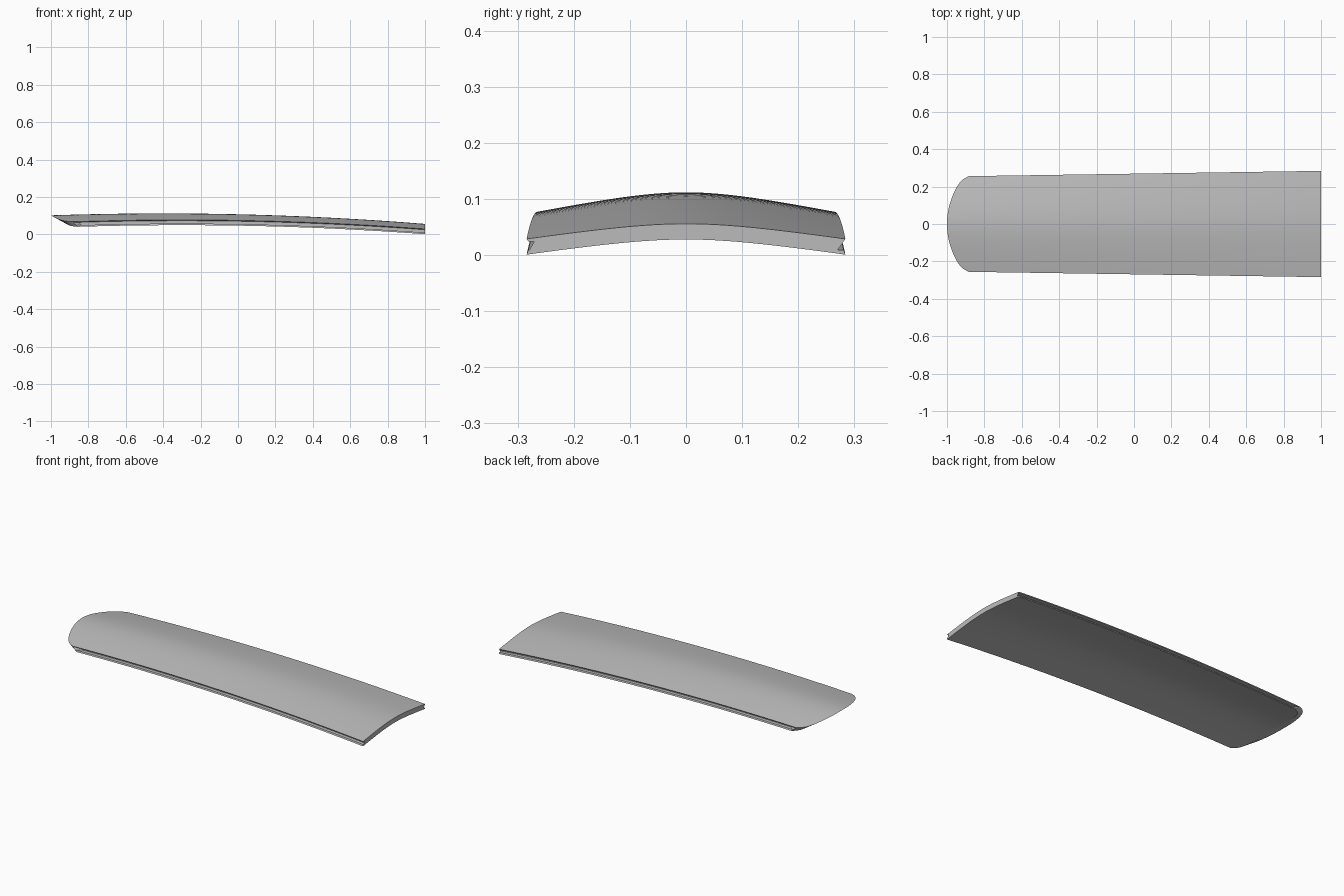
import bpy, bmesh, math

cube = bpy.data.objects.get("Cube")
if cube:
    bpy.data.objects.remove(cube)

SPAN = 32          # columns across the panel
LENGTH = 32        # stations along the panel
THICK = 0.028
GROOVE = 0.023     # depth of the side slots


def half_width(x):
    return 0.269 + 0.015 * x


def crown(x):
    """Height of the centre line of the upper skin."""
    return 0.112 - 0.0286 * (x + 0.4) ** 2


def arch(v, x):
    """Drop of the skin from the centre line towards the sides."""
    soft = 0.5
    drop = 0.035 - 0.0057 * (x + 0.4)
    return drop * (math.hypot(v, soft) - soft) / (math.hypot(1, soft) - soft)


def nose(v, depth):
    """Rounded end outline, undercut from the upper to the lower skin."""
    undercut = 0.055 - 0.025 * v * v
    return -1 + 0.085 * v * v + 0.03 * abs(v) ** 14 + undercut * depth


def point(v, depth, u, inset=0.0):
    start = nose(v, depth)
    x = start + (1 - start) * u
    side = 1 if v > 0 else -1
    y = v * half_width(x) - side * inset
    return (x, y, crown(x) - arch(v, x) - THICK * depth)


def slot(side, u):
    """Four corners of a side slot, upper to lower; it closes at the nose."""
    cut = GROOVE if u > 0 else 0
    lip = 0.003
    return [point(side, 0.15, u, lip), point(side, 0.15, u, cut),
            point(side, 0.7, u, cut), point(side, 0.7, u, lip)]


# Loft closed cross-sections from the nose to the square end
bm = bmesh.new()
vs = [2 * i / SPAN - 1 for i in range(SPAN + 1)]
us = [0, 0.015] + [i / LENGTH for i in range(1, LENGTH + 1)]
rings = []
for u in us:
    ring = [point(v, 0, u) for v in vs] + slot(1, u)
    ring += [point(v, 1, u) for v in reversed(vs)] + slot(-1, u)[::-1]
    rings.append([bm.verts.new(p) for p in ring])

count = len(rings[0])
for a, b in zip(rings, rings[1:]):
    for i in range(count):
        j = (i + 1) % count
        bm.faces.new((a[i], a[j], b[j], b[i]))

# Close both ends with strips between the upper and lower skins
for ring in (rings[0], rings[-1]):
    upper = ring[:SPAN + 1]
    lower = ring[SPAN + 5:2 * SPAN + 6][::-1]
    right_slot, left_slot = ring[SPAN + 1:SPAN + 5], ring[-4:]
    for i in range(SPAN):
        loop = [upper[i], upper[i + 1]]
        if i == SPAN - 1:
            loop += right_slot
        loop += [lower[i + 1], lower[i]]
        if i == 0:
            loop += left_slot
        bm.faces.new(loop)

bmesh.ops.recalc_face_normals(bm, faces=bm.faces[:])
mesh = bpy.data.meshes.new("curved_panel")
bm.to_mesh(mesh)
bm.free()

panel = bpy.data.objects.new("curved_panel", mesh)
bpy.context.collection.objects.link(panel)

# Plain grey finish
grey = bpy.data.materials.new("light_grey")
grey.use_nodes = True
colour = (0.5, 0.5, 0.5, 1)
grey.diffuse_color = colour
grey.node_tree.nodes["Principled BSDF"].inputs["Base Color"].default_value = colour
mesh.materials.append(grey)

bpy.ops.object.select_all(action='DESELECT')
panel.select_set(True)
bpy.context.view_layer.objects.active = panel
bpy.ops.object.shade_smooth_by_angle(angle=math.radians(30))
